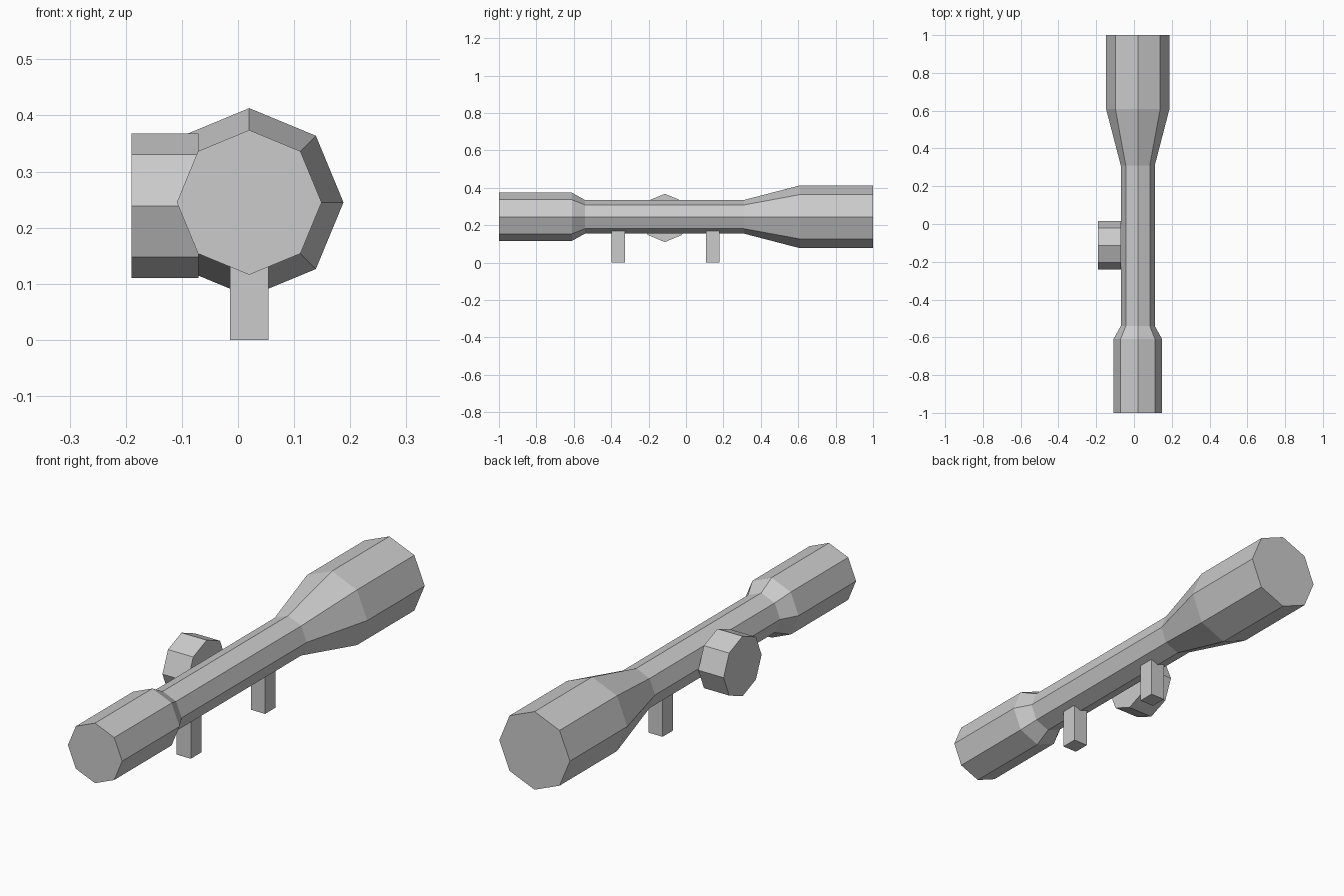
import bpy, bmesh, math
from mathutils import Matrix, Vector

cube = bpy.data.objects.get("Cube")
if cube:
    bpy.data.objects.remove(cube, do_unlink=True)

# Single plain grey
grey = bpy.data.materials.new("plain_grey")
grey.use_nodes = True
colour = (0.6, 0.6, 0.6, 1)
grey.diffuse_color = colour
grey.node_tree.nodes["Principled BSDF"].inputs["Base Color"].default_value = colour


def finish(name, bm):
    bmesh.ops.recalc_face_normals(bm, faces=bm.faces)
    mesh = bpy.data.meshes.new(name)
    bm.to_mesh(mesh)
    bm.free()
    mesh.materials.append(grey)
    obj = bpy.data.objects.new(name, mesh)
    bpy.context.collection.objects.link(obj)
    return obj


def turned(name, profile, centre, axis, sides=8):
    """Capped faceted solid from (position along axis, radius) pairs."""
    bm = bmesh.new()
    along = Vector((1, 0, 0)) if axis == "X" else Vector((0, 1, 0))
    rings = []
    for pos, radius in profile:
        ring = []
        for i in range(sides):
            spin = Matrix.Rotation(math.tau * i / sides, 3, axis)
            ring.append(bm.verts.new(Vector(centre) + along * pos + spin @ Vector((0, 0, radius))))
        rings.append(ring)
    for a, b in zip(rings, rings[1:]):
        for i in range(sides):
            j = (i + 1) % sides
            bm.faces.new((a[i], a[j], b[j], b[i]))
    bm.faces.new(rings[0])
    bm.faces.new(rings[-1])
    return finish(name, bm)


def box(name, low, high):
    bm = bmesh.new()
    low, high = Vector(low), Vector(high)
    bmesh.ops.create_cube(bm, size=1, matrix=Matrix.Translation((low + high) / 2)
                          @ Matrix.Diagonal((*(high - low), 1)))
    return finish(name, bm)


# Scope tube with narrow middle and flared ends
turned("scope_tube",
       [(-1, 0.129), (-0.61, 0.129), (-0.54, 0.09), (0.31, 0.09), (0.61, 0.168), (1, 0.168)],
       (0.02, 0, 0.245), "Y")

# Side adjustment knob
turned("side_knob", [(-0.19, 0.129), (-0.07, 0.129)], (0, -0.113, 0.239), "X")

# Mounting legs under the tube
for name, y in (("front_mount", -0.362), ("rear_mount", 0.143)):
    box(name, (-0.014, y - 0.036, 0), (0.054, y + 0.036, 0.2))
